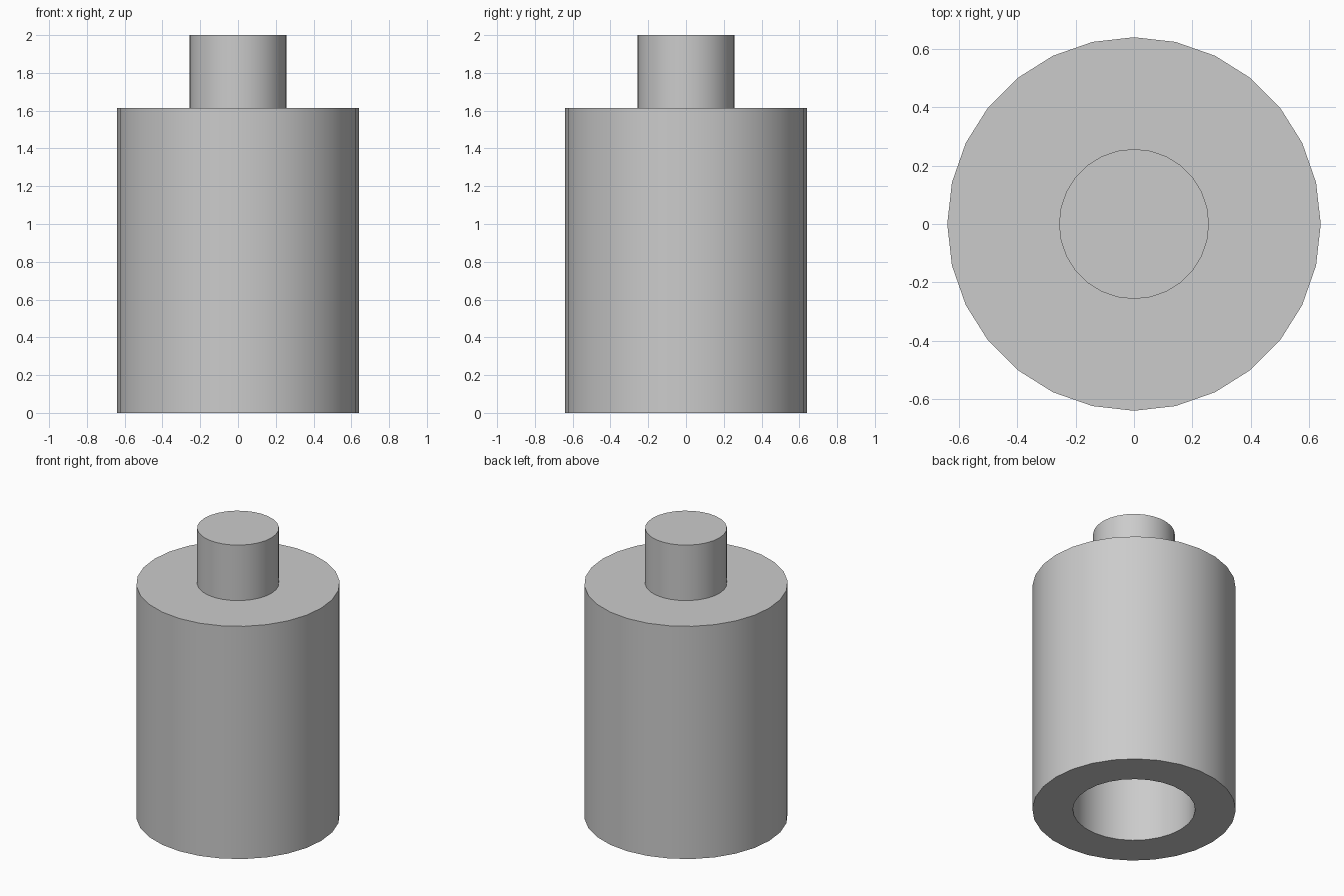
import bpy
import bmesh
from math import tau
from mathutils import Matrix, Vector

SIDES = 28

cube = bpy.data.objects.get("Cube")
if cube:
    bpy.data.objects.remove(cube, do_unlink=True)


def make_material(name, colour):
    mat = bpy.data.materials.new(name)
    mat.use_nodes = True
    mat.diffuse_color = colour
    for node in mat.node_tree.nodes:
        if node.type == 'BSDF_PRINCIPLED':
            node.inputs["Base Color"].default_value = colour
    return mat


def lathe(name, profile, mat):
    """Turn a (radius, height) profile around the z axis."""
    bm = bmesh.new()
    verts = [bm.verts.new((r, 0, z)) for r, z in profile]
    edges = [bm.edges.new(pair) for pair in zip(verts, verts[1:])]
    bmesh.ops.spin(bm, geom=verts + edges, cent=(0, 0, 0), axis=(0, 0, 1),
                   angle=tau, steps=SIDES)
    bmesh.ops.remove_doubles(bm, verts=bm.verts[:], dist=0.0005)
    bmesh.ops.recalc_face_normals(bm, faces=bm.faces[:])
    mesh = bpy.data.meshes.new(name)
    bm.to_mesh(mesh)
    bm.free()
    mesh.materials.append(mat)
    obj = bpy.data.objects.new(name, mesh)
    bpy.context.collection.objects.link(obj)
    bpy.ops.object.select_all(action='DESELECT')
    obj.select_set(True)
    bpy.context.view_layer.objects.active = obj
    bpy.ops.object.shade_smooth_by_angle()
    return obj


grey = make_material("plain_grey", (0.6, 0.6, 0.6, 1))

# Body with a blind bore in its underside, and the solid stud on top
outer, bore, stud = 0.64, 0.385, 0.257
shoulder, bore_top, top = 1.615, 1.3, 2.0
lathe("bored_body_with_stud",
      [(0, bore_top), (bore, bore_top), (bore, 0), (outer, 0),
       (outer, shoulder), (stud, shoulder), (stud, top), (0, top)], grey)
